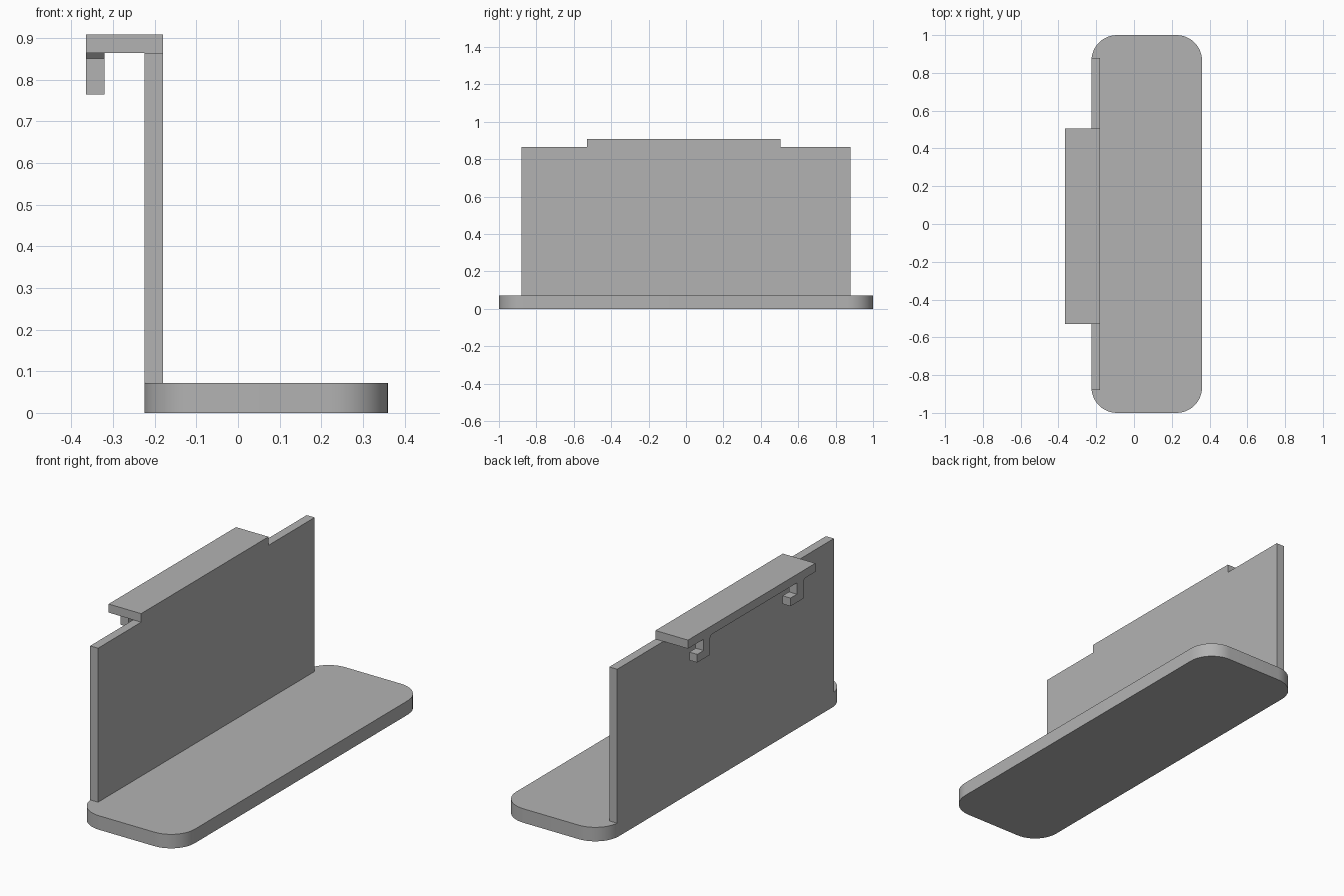
import bpy, bmesh, math

if "Cube" in bpy.data.objects:
    bpy.data.objects.remove(bpy.data.objects["Cube"])

grey = bpy.data.materials.new("plain grey")
grey.diffuse_color = (0.45, 0.45, 0.45, 1)
grey.use_nodes = True
grey.node_tree.nodes["Principled BSDF"].inputs["Base Color"].default_value = grey.diffuse_color


def prism(name, outline, axis, lo, hi):
    """Extrude a 2D outline along 'x' (outline is y,z) or 'z' (outline is x,y)."""
    bm = bmesh.new()
    place = (lambda p: (lo, *p)) if axis == "x" else (lambda p: (*p, lo))
    face = bm.faces.new([bm.verts.new(place(p)) for p in outline])
    new = bmesh.ops.extrude_face_region(bm, geom=[face])["geom"]
    step = (hi - lo, 0, 0) if axis == "x" else (0, 0, hi - lo)
    bmesh.ops.translate(bm, vec=step, verts=[g for g in new if isinstance(g, bmesh.types.BMVert)])
    bmesh.ops.recalc_face_normals(bm, faces=bm.faces)
    mesh = bpy.data.meshes.new(name)
    bm.to_mesh(mesh)
    bm.free()
    mesh.materials.append(grey)
    obj = bpy.data.objects.new(name, mesh)
    bpy.context.collection.objects.link(obj)
    return obj


def rect(x0, x1, y0, y1):
    return [(x0, y0), (x1, y0), (x1, y1), (x0, y1)]


def rounded_rect(x0, x1, y0, y1, r, steps=12):
    centres = [(x1 - r, y1 - r), (x0 + r, y1 - r), (x0 + r, y0 + r), (x1 - r, y0 + r)]
    return [(cx + r * math.cos(a), cy + r * math.sin(a))
            for i, (cx, cy) in enumerate(centres)
            for a in [(i + k / steps) * math.pi / 2 for k in range(steps + 1)]]


# Shelf with rounded corners
shelf = prism("shelf", rounded_rect(-0.225, 0.36, -1, 1, 0.135), "z", 0, 0.072)
bpy.context.view_layer.objects.active = shelf
shelf.select_set(True)
bpy.ops.object.shade_smooth_by_angle(angle=math.radians(30))

# Upright back panel and the ledge on top of it
prism("back_panel", rect(-0.225, -0.18, -0.88, 0.88), "z", 0.072, 0.864)
prism("top_ledge", rect(-0.365, -0.18, -0.53, 0.505), "z", 0.864, 0.908)

# Two hooks under the outer edge of the ledge, tips pointing the same way
for name, y in (("hook_left", -0.432), ("hook_right", 0.326)):
    profile = [(y, 0.764), (y + 0.104, 0.764), (y + 0.104, 0.806), (y + 0.052, 0.806),
               (y + 0.052, 0.864), (y - 0.012, 0.864), (y, 0.851)]
    prism(name, profile, "x", -0.365, -0.32)
